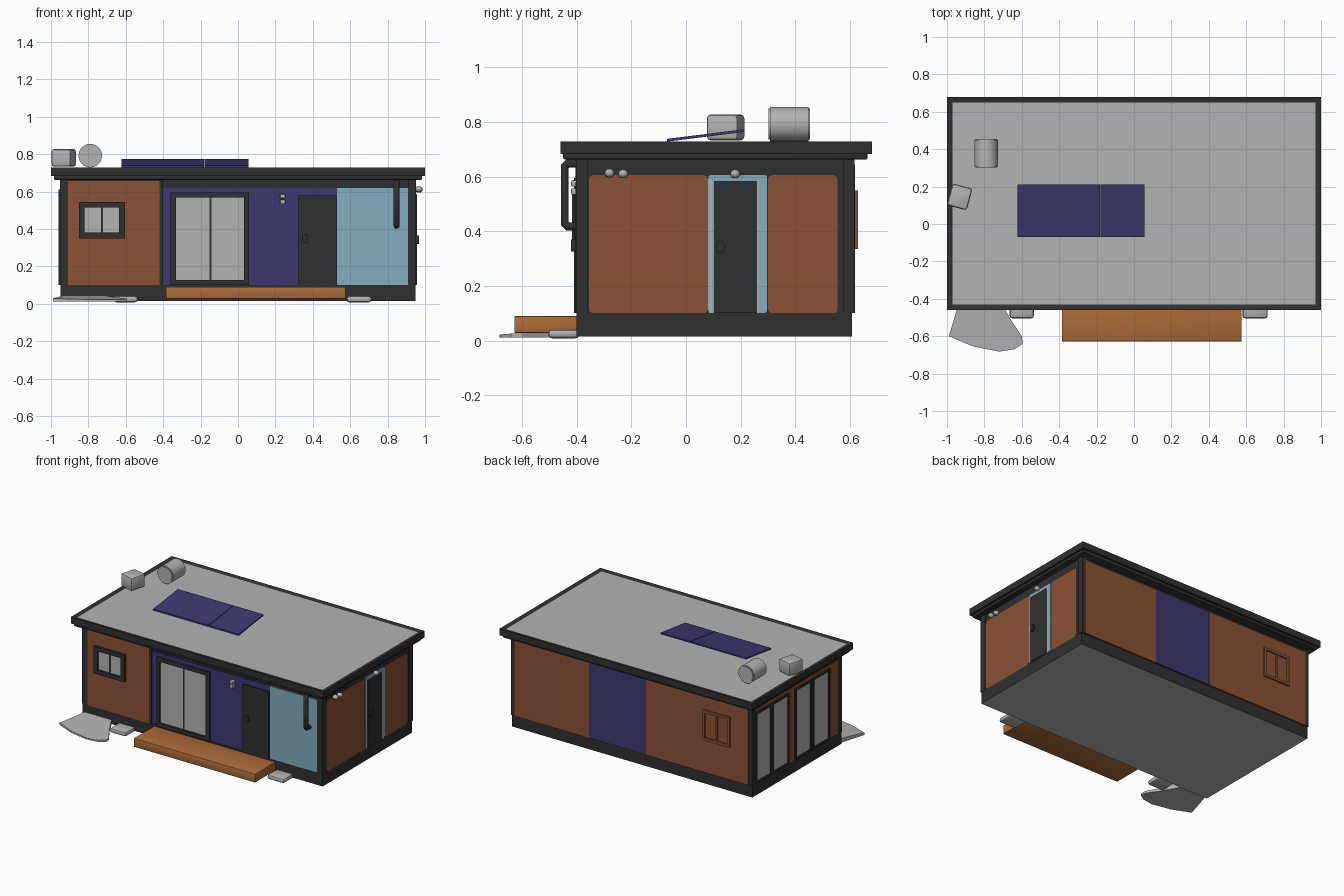
import bpy, bmesh, math
from mathutils import Vector, Matrix

if "Cube" in bpy.data.objects:
    bpy.data.objects.remove(bpy.data.objects["Cube"])


def material(name, rgb):
    m = bpy.data.materials.new(name)
    m.diffuse_color = (*rgb, 1)
    m.use_nodes = True
    m.node_tree.nodes["Principled BSDF"].inputs["Base Color"].default_value = m.diffuse_color
    return m


DARK = material("charcoal", (0.03, 0.03, 0.03))
GREY = material("light_grey", (0.45, 0.45, 0.45))
RUST = material("rust_brown", (0.26, 0.085, 0.035))
NAVY = material("navy", (0.045, 0.04, 0.16))
BLUE = material("pale_blue", (0.22, 0.42, 0.52))
WOOD = material("deck_orange", (0.42, 0.15, 0.04))


def finish(name, bm, mats, smooth=False):
    bmesh.ops.recalc_face_normals(bm, faces=bm.faces[:])
    me = bpy.data.meshes.new(name)
    bm.to_mesh(me)
    bm.free()
    for m in mats:
        me.materials.append(m)
    ob = bpy.data.objects.new(name, me)
    bpy.context.collection.objects.link(ob)
    if smooth:
        bpy.ops.object.select_all(action='DESELECT')
        bpy.context.view_layer.objects.active = ob
        ob.select_set(True)
        bpy.ops.object.shade_smooth_by_angle(angle=math.radians(40))
    return ob


def box_bm(x0, x1, y0, y1, z0, z1):
    bm = bmesh.new()
    size = Vector((x1 - x0, y1 - y0, z1 - z0))
    mid = Vector((x0 + x1, y0 + y1, z0 + z1)) / 2
    bmesh.ops.create_cube(bm, size=1, matrix=Matrix.Translation(mid) @ Matrix.Diagonal((*size, 1)))
    return bm


def box(name, x0, x1, y0, y1, z0, z1, mat, bevel=0, axis=None):
    """Box; bevel all edges, or only those running along one axis."""
    bm = box_bm(x0, x1, y0, y1, z0, z1)
    if bevel:
        edges = [e for e in bm.edges if axis is None or
                 abs((e.verts[0].co - e.verts[1].co).normalized()[axis]) > 0.9]
        bmesh.ops.bevel(bm, geom=edges, offset=bevel, segments=2, profile=0.5, affect='EDGES')
    return finish(name, bm, [mat], smooth=bevel > 0)


# wall planes: side -> (normal axis, plane position, outward sign)
WALLS = {"front": (1, -0.39, -1), "back": (1, 0.608, 1), "left": (0, -0.945, -1), "right": (0, 0.945, 1)}


def plate(name, side, u0, u1, z0, z1, mat, out=0.005, start=-0.004, rnd=0):
    """Plate on a wall: u runs along the wall, out is how far it stands proud."""
    axis, p, s = WALLS[side]
    a, b = sorted((p + s * start, p + s * out))
    xy = (a, b, u0, u1) if axis == 0 else (u0, u1, a, b)
    return box(name, *xy, z0, z1, mat, rnd, axis)


def frame(name, side, u0, u1, z0, z1, w, mat, out):
    plate(name + "_left_bar", side, u0, u0 + w, z0, z1, mat, out)
    plate(name + "_right_bar", side, u1 - w, u1, z0, z1, mat, out)
    plate(name + "_bottom_bar", side, u0 + w, u1 - w, z0, z0 + w, mat, out)
    plate(name + "_top_bar", side, u0 + w, u1 - w, z1 - w, z1, mat, out)


# plinth with a grey underside
bm = box_bm(-0.95, 0.95, -0.4, 0.607, 0.015, 0.1)
for f in bm.faces:
    f.material_index = 1 if f.calc_center_median().z < 0.02 else 0
finish("plinth", bm, [DARK, GREY])

# dark wall core and corner posts
box("wall_core", -0.945, 0.945, -0.39, 0.608, 0.1, 0.67, DARK)
for i, x in enumerate((-0.93, 0.93)):
    box(f"front_corner_post_{i}", x - 0.022, x + 0.022, -0.403, -0.36, 0.1, 0.67, DARK)
    box(f"back_corner_post_{i}", x - 0.022, x + 0.022, 0.575, 0.616, 0.1, 0.67, DARK)

# roof: lower fascia, upper slab with inset grey deck
box("roof_fascia", -0.985, 0.985, -0.45, 0.665, 0.662, 0.7, DARK, 0.008)
bm = box_bm(-1, 1, -0.46, 0.68, 0.682, 0.728)
top = [f for f in bm.faces if f.normal.z > 0.9]
bmesh.ops.inset_region(bm, faces=top, thickness=0.03, use_even_offset=True)
bmesh.ops.translate(bm, verts=top[0].verts[:], vec=(0, 0, -0.006))
top[0].material_index = 1
finish("roof_slab", bm, [DARK, GREY])

# front wall panels
plate("front_rust_panel", "front", -0.908, -0.42, 0.1, 0.66, RUST, 0.012)
plate("front_divider_strip", "front", -0.42, -0.402, 0.1, 0.66, DARK, 0.014)
plate("front_navy_panel", "front", -0.402, 0.53, 0.1, 0.62, NAVY, 0.005)
plate("front_blue_panel", "front", 0.53, 0.912, 0.1, 0.62, BLUE, 0.008)

# front window
frame("front_window_frame", "front", -0.85, -0.605, 0.35, 0.545, 0.03, DARK, 0.028)
plate("front_window_glass", "front", -0.82, -0.635, 0.38, 0.515, GREY, 0.016)
plate("front_window_mullion", "front", -0.733, -0.723, 0.38, 0.515, DARK, 0.022)

# sliding glass door
frame("sliding_door_frame", "front", -0.36, 0.06, 0.1, 0.595, 0.028, DARK, 0.02)
plate("sliding_door_glass", "front", -0.332, 0.032, 0.128, 0.567, GREY, 0.009)
plate("sliding_door_mullion", "front", -0.152, -0.142, 0.128, 0.567, DARK, 0.014)

# front door
plate("front_door", "front", 0.32, 0.526, 0.1, 0.58, DARK, 0.014)
plate("front_door_handle", "front", 0.345, 0.375, 0.325, 0.37, DARK, 0.03, rnd=0.008)

# right wall: two rust panels and a blue framed door
plate("right_rust_panel_front", "right", -0.355, 0.08, 0.1, 0.605, RUST, rnd=0.015)
plate("right_rust_panel_back", "right", 0.30, 0.555, 0.1, 0.605, RUST, rnd=0.015)
plate("right_door_surround", "right", 0.08, 0.298, 0.1, 0.608, BLUE, 0.008, rnd=0.01)
plate("right_door_edge_strip_0", "right", 0.083, 0.095, 0.1, 0.59, GREY, 0.010)
plate("right_door_edge_strip_1", "right", 0.26, 0.268, 0.1, 0.585, GREY, 0.010)
plate("right_door", "right", 0.103, 0.26, 0.1, 0.583, DARK, 0.012)
plate("right_door_handle", "right", 0.11, 0.14, 0.32, 0.365, DARK, 0.022, rnd=0.008)

# back wall: rust, navy, rust, with a rust framed blind window
plate("back_rust_panel_0", "back", 0.335, 0.925, 0.1, 0.645, RUST, 0.01)
plate("back_navy_panel", "back", -0.115, 0.335, 0.1, 0.645, NAVY, 0.008)
plate("back_rust_panel_1", "back", -0.925, -0.115, 0.1, 0.645, RUST, 0.01)
frame("back_window_frame", "back", -0.785, -0.57, 0.335, 0.55, 0.018, RUST, 0.022)
plate("back_window_mullion", "back", -0.684, -0.671, 0.35, 0.535, RUST, 0.018)

# left wall: rust backing and four tall glazed panes
plate("left_rust_panel", "left", -0.36, 0.575, 0.1, 0.63, RUST, 0.004)
for i, (u0, u1) in enumerate(((-0.26, -0.065), (-0.055, 0.13), (0.2, 0.39), (0.395, 0.58))):
    frame(f"left_pane_frame_{i}", "left", u0, u1, 0.1, 0.61, 0.016, DARK, 0.014)
    plate(f"left_pane_glass_{i}", "left", u0 + 0.016, u1 - 0.016, 0.116, 0.594, GREY, 0.008)

# front deck
box("front_deck", -0.385, 0.575, -0.628, -0.39, 0.028, 0.09, WOOD, 0.004)

# downpipe
cu = bpy.data.curves.new("downpipe", 'CURVE')
cu.dimensions = '3D'
cu.bevel_depth = 0.016
cu.bevel_resolution = 3
cu.use_fill_caps = True
sp = cu.splines.new('POLY')
path = [(-0.39, 0.648), (-0.433, 0.648), (-0.444, 0.637), (-0.444, 0.428), (-0.433, 0.417), (-0.405, 0.417)]
sp.points.add(len(path) - 1)
for pt, (y, z) in zip(sp.points, path):
    pt.co = (0.848, y, z, 1)
pipe = bpy.data.objects.new("downpipe", cu)
bpy.context.collection.objects.link(pipe)
cu.materials.append(DARK)
bpy.context.view_layer.objects.active = pipe
pipe.select_set(True)
bpy.ops.object.convert(target='MESH')


# rounded lumps: lamps and stones
def lump(name, loc, scale, mat=GREY):
    bm = bmesh.new()
    bmesh.ops.create_uvsphere(bm, u_segments=14, v_segments=8, radius=1,
                              matrix=Matrix.Translation(loc) @ Matrix.Diagonal((*scale, 1)))
    return finish(name, bm, [mat], True)


for i, (y, z) in enumerate(((-0.28, 0.613), (-0.23, 0.61), (0.18, 0.61))):
    lump(f"right_wall_lamp_{i}", (0.967, y, z), (0.02, 0.018, 0.016))
for i, z in enumerate((0.575, 0.545)):
    box(f"front_wall_lamp_{i}", 0.225, 0.253, -0.42, -0.39, z - 0.012, z + 0.012, GREY, 0.005)
box("stone_left", -0.665, -0.535, -0.505, -0.39, 0.008, 0.042, GREY, 0.015)
box("stone_right", 0.58, 0.715, -0.505, -0.39, 0.008, 0.042, GREY, 0.015)

# fan shaped paving patch
bm = bmesh.new()
outline = [(-0.93, -0.40), (-0.96, -0.50), (-0.99, -0.60), (-0.86, -0.655), (-0.72, -0.682), (-0.64, -0.67),
           (-0.595, -0.64), (-0.60, -0.60), (-0.66, -0.51), (-0.72, -0.40)]
face = bm.faces.new([bm.verts.new((x, y, 0.012)) for x, y in outline])
ext = bmesh.ops.extrude_face_region(bm, geom=[face])
for v in ext["geom"]:
    if isinstance(v, bmesh.types.BMVert):
        v.co.z = 0.022 + 0.08 * (v.co.y + 0.682)
finish("paving_patch", bm, [GREY])

# solar panels, tilted up to the back
for i, (x0, x1) in enumerate(((-0.622, -0.183), (-0.18, 0.055))):
    bm = box_bm(x0, x1, -0.07, 0.21, 0.728, 0.738)
    for v in bm.verts:
        v.co.z += (v.co.y + 0.07) * 0.125
    finish(f"solar_panel_{i}", bm, [NAVY])

# roof tank lying along y, and skewed vent box
bm = bmesh.new()
bmesh.ops.create_cone(bm, cap_ends=True, segments=24, radius1=0.063, radius2=0.063, depth=0.152,
                      matrix=Matrix.Translation((-0.79, 0.378, 0.792)) @ Matrix.Rotation(math.pi / 2, 4, 'X'))
bmesh.ops.bevel(bm, geom=[e for e in bm.edges if abs(e.verts[0].co.y - e.verts[1].co.y) < 0.01],
                offset=0.006, segments=2, affect='EDGES')
finish("roof_tank", bm, [GREY], True)
vent = box("roof_vent_box", -0.055, 0.055, -0.06, 0.06, -0.047, 0.047, GREY, 0.014)
vent.location = (-0.932, 0.145, 0.78)
vent.rotation_euler.z = math.radians(-15)
